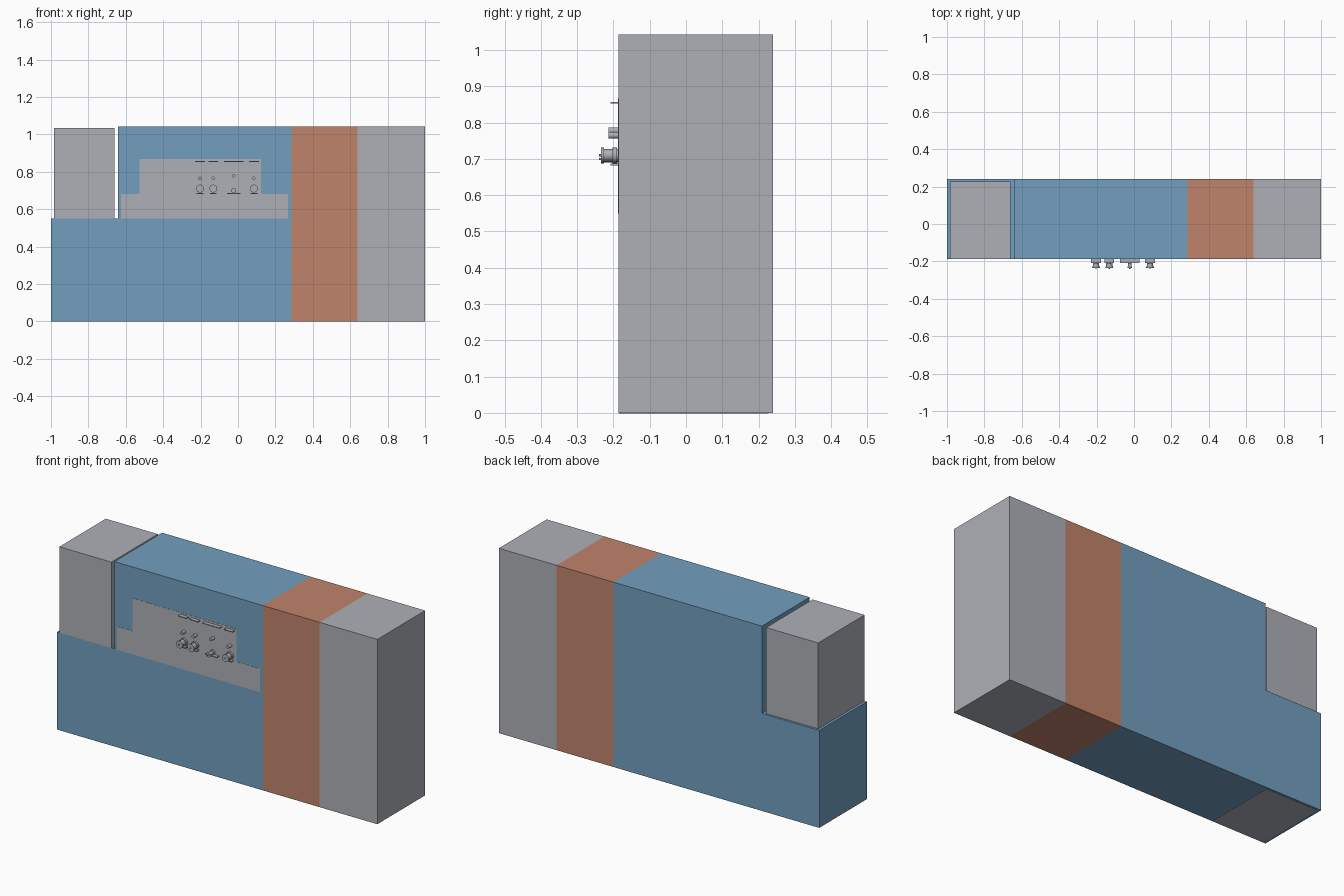
import bpy
import bmesh
from math import radians

cube = bpy.data.objects.get("Cube")
if cube:
    bpy.data.objects.remove(cube, do_unlink=True)


def material(name, rgb):
    m = bpy.data.materials.new(name)
    m.use_nodes = True
    m.diffuse_color = (*rgb, 1)
    m.node_tree.nodes["Principled BSDF"].inputs["Base Color"].default_value = (*rgb, 1)
    return m


GREY = material("grey", (0.42, 0.435, 0.475))
BLUE = material("blue", (0.17, 0.345, 0.52))
ORANGE = material("terracotta", (0.53, 0.23, 0.145))
FRONT, BACK, TOP = -0.186, 0.24, 1.043


def prism(name, outline, y0, y1, mat):
    """Extrude an x-z outline from y0 to y1."""
    bm = bmesh.new()
    face = bm.faces.new([bm.verts.new((x, y0, z)) for x, z in outline])
    ext = bmesh.ops.extrude_face_region(bm, geom=[face])
    verts = [v for v in ext["geom"] if isinstance(v, bmesh.types.BMVert)]
    bmesh.ops.translate(bm, verts=verts, vec=(0, y1 - y0, 0))
    bmesh.ops.recalc_face_normals(bm, faces=bm.faces)
    mesh = bpy.data.meshes.new(name)
    bm.to_mesh(mesh)
    bm.free()
    ob = bpy.data.objects.new(name, mesh)
    mesh.materials.append(mat)
    bpy.context.collection.objects.link(ob)
    return ob


def box(name, x0, x1, z0, z1, mat, y0=FRONT, y1=BACK):
    return prism(name, [(x0, z0), (x1, z0), (x1, z1), (x0, z1)], y0, y1, mat)


def knob(name, x, z, radius, y0, y1):
    bpy.ops.mesh.primitive_cylinder_add(
        vertices=24, radius=radius, depth=y1 - y0,
        location=(x, (y0 + y1) / 2, z), rotation=(radians(90), 0, 0))
    ob = bpy.context.object
    ob.name = name
    ob.data.materials.append(GREY)
    bpy.ops.object.shade_smooth_by_angle(angle=radians(40))


# Main stepped building and its two end bays
prism("main_block", [(-1, 0), (0.285, 0), (0.285, TOP), (-0.642, TOP),
                     (-0.642, 0.55), (-1, 0.55)], FRONT, BACK, BLUE)
box("middle_bay", 0.285, 0.64, 0, TOP, ORANGE)
box("end_bay", 0.64, 1, 0, TOP, GREY)

# Separate upper block on the step, with its base showing underneath
box("corner_block", -0.985, -0.66, 0.55, 1.035, GREY, y1=0.228)
box("corner_base", -0.985, -0.66, -0.001, 0.001, GREY, y0=FRONT + 0.001, y1=0.228)

# Flat panels on the front wall
box("lower_panel", -0.625, 0.268, 0.55, 0.682, GREY, FRONT - 0.001, FRONT + 0.001)
box("upper_panel", -0.527, 0.122, 0.682, 0.867, GREY, FRONT - 0.001, FRONT + 0.001)

# Wall fittings: a thin shelf, a small knob and a larger stepped knob
for x, half, big, z_big, z_small in (
        (-0.203, 0.026, 0.021, 0.71, 0.765), (-0.132, 0.026, 0.021, 0.71, 0.765),
        (-0.023, 0.052, 0.013, 0.7, 0.778), (0.085, 0.026, 0.021, 0.71, 0.765)):
    box("shelf", x - half, x + half, 0.852, 0.857, GREY, -0.208, FRONT)
    knob("small_knob", x, z_small, 0.009, -0.213, FRONT)
    knob("large_knob", x, z_big, big * 0.8, -0.228, FRONT)
    knob("knob_collar", x, z_big, big, -0.234, -0.226)
    knob("knob_flange", x, z_big, big, -0.202, -0.19)
    knob("knob_tip", x, z_big, 0.003, -0.24, -0.23)
    box("knob_rest", x - half * 0.7, x + half * 0.7, 0.682, 0.687, GREY, -0.208, FRONT)
